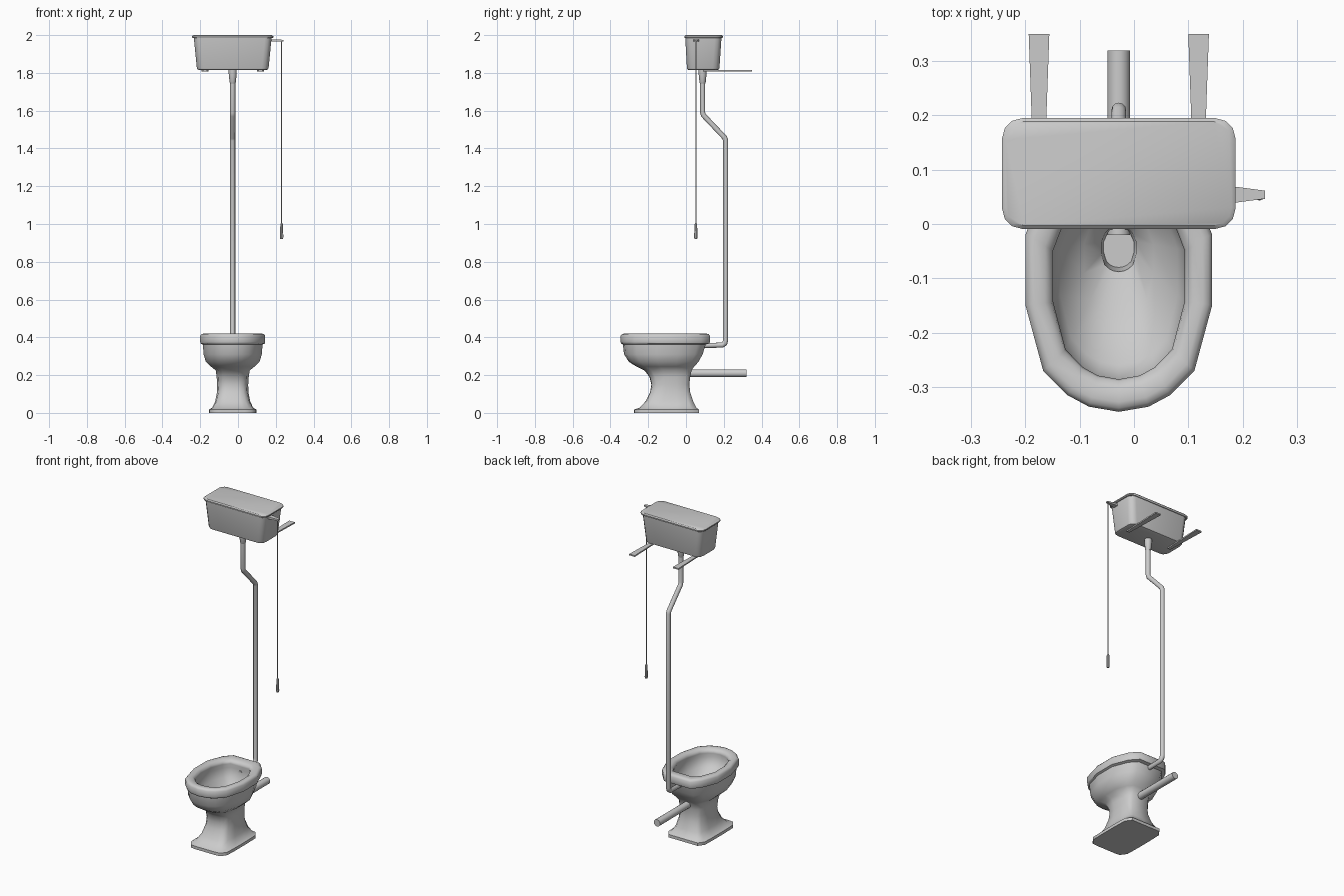
import bpy, bmesh, math
from mathutils import Vector

CX = -0.028  # centre line of the toilet and tank


def loft(name, rings, smooth=40):
    """Skin a list of equal-length closed rings and cap both ends."""
    bm = bmesh.new()
    vs = [[bm.verts.new(p) for p in r] for r in rings]
    n = len(vs[0])
    for a, b in zip(vs, vs[1:]):
        for i in range(n):
            j = (i + 1) % n
            bm.faces.new((a[i], a[j], b[j], b[i]))
    bm.faces.new(list(reversed(vs[0])))
    bm.faces.new(vs[-1])
    bmesh.ops.recalc_face_normals(bm, faces=bm.faces)
    me = bpy.data.meshes.new(name)
    bm.to_mesh(me)
    bm.free()
    ob = bpy.data.objects.new(name, me)
    bpy.context.collection.objects.link(ob)
    bpy.ops.object.select_all(action='DESELECT')
    ob.select_set(True)
    bpy.context.view_layer.objects.active = ob
    if smooth:
        bpy.ops.object.shade_smooth_by_angle(angle=math.radians(smooth))
    return ob


def tube(name, x, path, sides=12):
    """Tube along a path of (y, z, radius) at constant x."""
    pts = [Vector((x, y, z)) for y, z, r in path]
    rings = []
    for i, p in enumerate(pts):
        dirs = []
        if i > 0:
            dirs.append((p - pts[i - 1]).normalized())
        if i < len(pts) - 1:
            dirs.append((pts[i + 1] - p).normalized())
        t = sum(dirs, Vector()).normalized()
        stretch = 1 / max(0.5, t.dot(dirs[0]))
        u = Vector((1, 0, 0))
        v = t.cross(u) * stretch
        r = path[i][2]
        rings.append([p + r * (math.cos(a) * u + math.sin(a) * v)
                      for a in (2 * math.pi * k / sides for k in range(sides))])
    return loft(name, rings)


# Half outlines, normalised: egg-shaped rim and chamfered rectangular foot
EGG = [(0, -1), (.32, -.96), (.55, -.87), (.81, -.68), (1, -.17),
       (1, .38), (.77, .8), (.52, 1), (0, 1)]
FOOT = [(0, -1), (.5, -1), (.78, -.98), (.98, -.78), (1, -.3),
        (1, .3), (.98, .8), (.78, 1), (0, 1)]


def plan(hx, y0, y1, z, foot=0.0):
    half = [(e[0] + (f[0] - e[0]) * foot, e[1] + (f[1] - e[1]) * foot)
            for e, f in zip(EGG, FOOT)]
    full = half + [(-u, v) for u, v in half[-2:0:-1]]
    cy, hy = (y0 + y1) / 2, (y1 - y0) / 2
    return [(CX + u * hx, cy + v * hy, z) for u, v in full]


# Bowl: foot, pedestal, belly, rim, inside and sump in one skin
bowl = [
    (.125, -.275, .068, .0, 1), (.125, -.275, .068, .018, 1),
    (.108, -.245, .055, .028, .9), (.093, -.215, .038, .06, .75),
    (.083, -.19, .022, .11, .6), (.082, -.183, .018, .15, .5),
    (.085, -.193, .022, .19, .4), (.09, -.22, .03, .225, .25),
    (.115, -.262, .043, .245, .1), (.142, -.302, .066, .27, 0),
    (.154, -.328, .088, .31, 0), (.158, -.334, .104, .362, 0),
    (.170, -.343, .124, .367, 0), (.172, -.346, .127, .375, 0),
    (.172, -.346, .127, .408, 0), (.165, -.339, .12, .417, 0),
    (.155, -.328, .108, .42, 0), (.136, -.305, .078, .418, 0),
    (.124, -.29, .062, .408, 0), (.121, -.286, .058, .395, 0),
    (.126, -.292, .064, .37, 0), (.108, -.26, .05, .32, 0),
    (.064, -.17, .022, .27, 0), (.032, -.088, -.008, .247, 0),
    (.028, -.08, -.012, .2, 0)]
loft("toilet_bowl", [plan(*r) for r in bowl], 50)


# Cistern rings: rounded rectangles
def rounded(hx, y0, y1, z, r):
    cy, hy = (y0 + y1) / 2, (y1 - y0) / 2
    out = []
    for q, (sx, sy) in enumerate([(1, 1), (-1, 1), (-1, -1), (1, -1)]):
        for k in range(4):
            a = math.pi / 2 * (q + k / 3)
            out.append((CX + sx * (hx - r) + r * math.cos(a),
                        cy + sy * (hy - r) + r * math.sin(a), z))
    return out


loft("cistern", [rounded(*p) for p in [
    (.178, .016, .166, 1.815, .03), (.186, .008, .174, 1.818, .034),
    (.19, .005, .177, 1.826, .036), (.206, -.004, .188, 1.988, .036)]])
loft("cistern_lid", [rounded(*p) for p in [
    (.211, -.006, .192, 1.984, .036), (.215, -.009, .195, 1.988, .037),
    (.215, -.009, .195, 1.994, .037), (.208, -.003, .189, 2.0, .034)]])

# Wall brackets, widening towards the wall
for side, x in (("left", -.175), ("right", .119)):
    loft(side + "_bracket", [
        [(x - w, y, 1.808), (x + w, y, 1.808), (x + w, y, 1.816), (x - w, y, 1.816)]
        for y, w in ((.09, .010), (.195, .0135), (.35, .019))], 0)

# Flush pipe with collar, offset bend and bottom elbow
tube("flush_pipe", CX, [
    (.088, 1.76, .0135), (.088, 1.59, .0135), (.093, 1.575, .0135),
    (.204, 1.458, .0135), (.21, 1.443, .0135), (.21, .385, .0135),
    (.205, .368, .0135), (.192, .359, .0135), (.06, .355, .0125)])
tube("pipe_collar", CX, [
    (.088, 1.82, .021), (.088, 1.795, .021), (.088, 1.75, .0165), (.088, 1.745, .014)])

# Waste pipe
tube("waste_pipe", CX, [(-.02, .21, .021), (.32, .21, .021)], 14)

# Flush lever, chain and pull handle
loft("flush_lever", [
    [(x, .054 - w, 1.971 - h), (x, .054 + w, 1.971 - h),
     (x, .054 + w, 1.971 + h), (x, .054 - w, 1.971 + h)]
    for x, w, h in ((.17, .016, .006), (.188, .0145, .006), (.241, .0075, .004))], 0)
tube("pull_chain", .231, [(.052, 1.97, .003), (.052, 1.0, .003)], 6)
tube("pull_handle", .231, [
    (.052, 1.005, .004), (.052, .998, .007), (.052, .93, .009), (.052, .92, .007)], 8)
